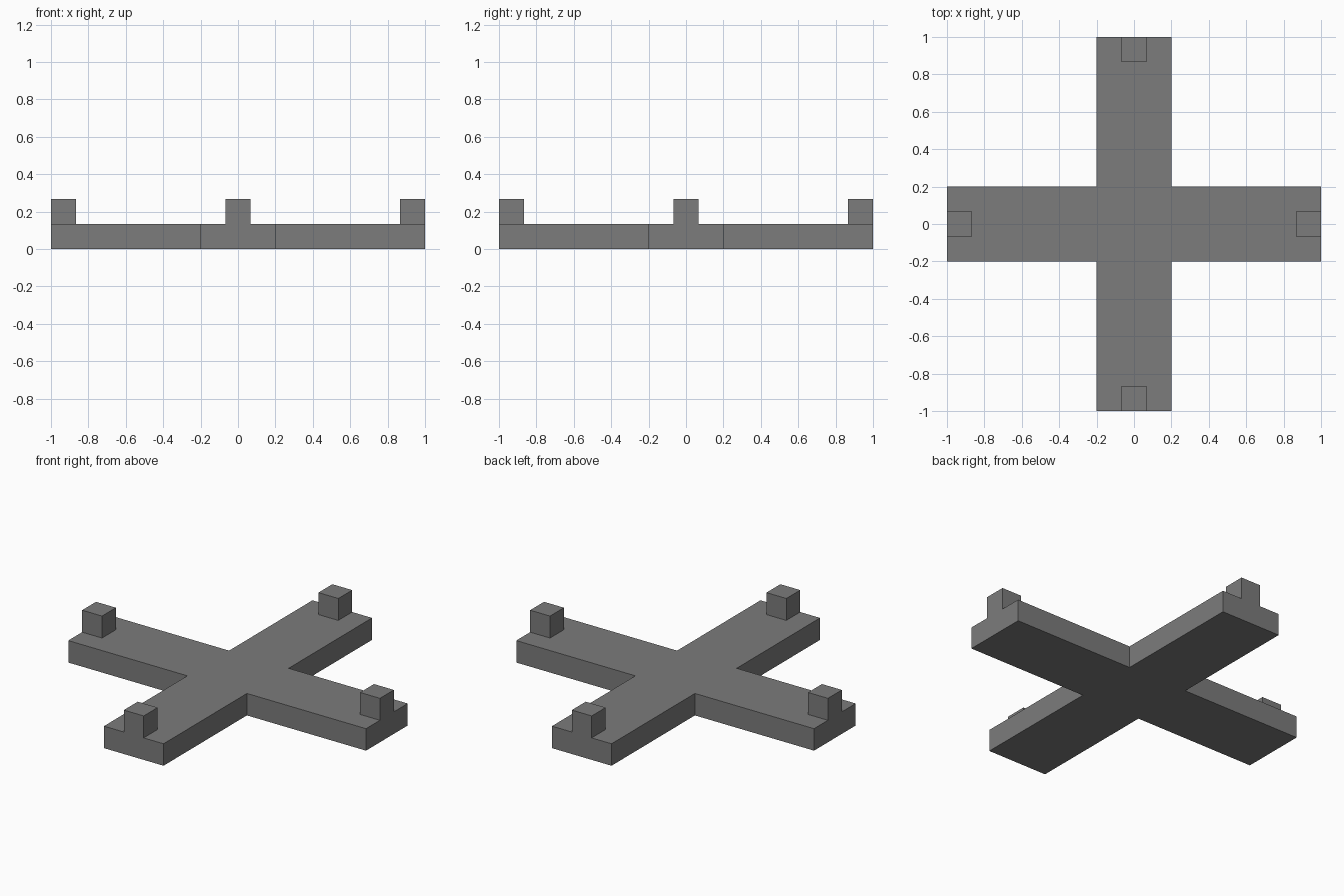
import bpy
import bmesh
from math import pi
from mathutils import Matrix, Vector

REACH = 1.0        # centre to arm end
HALF_WIDTH = 0.2   # half the arm width
THICK = 0.1333     # base thickness, also the peg size

cube = bpy.data.objects.get("Cube")
if cube:
    bpy.data.objects.remove(cube, do_unlink=True)

grey = bpy.data.materials.new("mid_grey")
grey.use_nodes = True
colour = (0.2, 0.2, 0.2, 1)
grey.diffuse_color = colour
grey.node_tree.nodes["Principled BSDF"].inputs["Base Color"].default_value = colour


def add_object(name, bm):
    bmesh.ops.recalc_face_normals(bm, faces=bm.faces[:])
    mesh = bpy.data.meshes.new(name)
    bm.to_mesh(mesh)
    bm.free()
    mesh.materials.append(grey)
    obj = bpy.data.objects.new(name, mesh)
    bpy.context.collection.objects.link(obj)
    return obj


# Cross base: one arm outline repeated around the centre, then extruded
arm = [(HALF_WIDTH, -HALF_WIDTH), (REACH, -HALF_WIDTH), (REACH, HALF_WIDTH)]
bm = bmesh.new()
outline = []
for i in range(4):
    turn = Matrix.Rotation(i * pi / 2, 3, "Z")
    outline += [bm.verts.new(turn @ Vector((x, y, 0))) for x, y in arm]
bottom = bm.faces.new(outline)
top = bmesh.ops.extrude_face_region(bm, geom=[bottom], use_keep_orig=True)["geom"]
bmesh.ops.translate(bm, vec=(0, 0, THICK),
                    verts=[v for v in top if isinstance(v, bmesh.types.BMVert)])
add_object("cross_base", bm)

# Square pegs flush with the arm ends
for i, side in enumerate(("left", "back", "right", "front")):
    bm = bmesh.new()
    bmesh.ops.create_cube(bm, size=THICK)
    spot = Vector((REACH - THICK / 2, 0, THICK * 1.5))
    peg = add_object(side + "_peg", bm)
    peg.location = Matrix.Rotation(i * pi / 2, 3, "Z") @ spot
